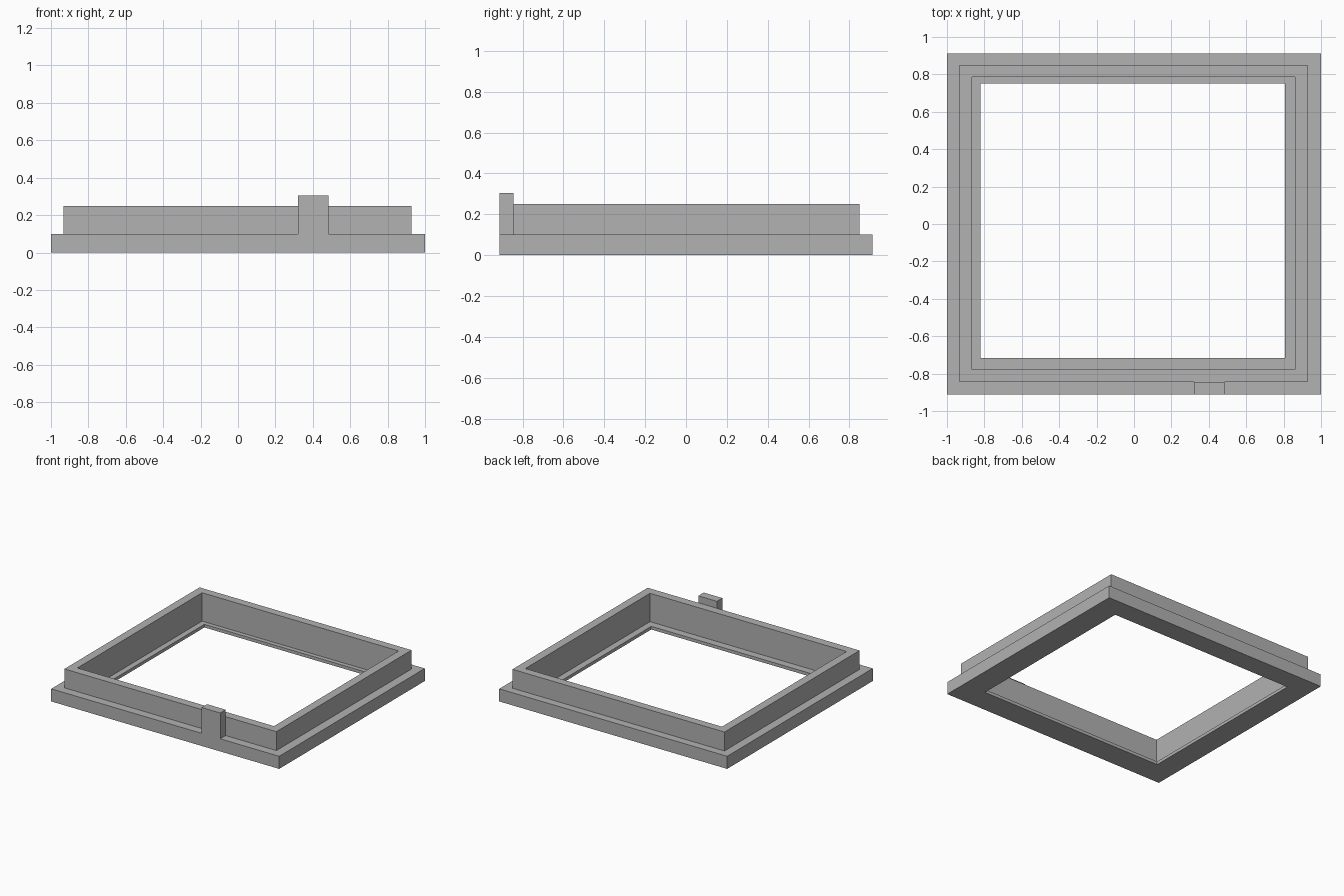
import bpy
import bmesh

cube = bpy.data.objects.get("Cube")
if cube:
    bpy.data.objects.remove(cube, do_unlink=True)

grey = bpy.data.materials.new("plain_grey")
grey.use_nodes = True
colour = (0.445, 0.445, 0.445, 1)
grey.diffuse_color = colour
grey.node_tree.nodes["Principled BSDF"].inputs["Base Color"].default_value = colour


def finish(name, bm):
    bmesh.ops.recalc_face_normals(bm, faces=bm.faces)
    mesh = bpy.data.meshes.new(name)
    bm.to_mesh(mesh)
    bm.free()
    mesh.materials.append(grey)
    obj = bpy.data.objects.new(name, mesh)
    bpy.context.collection.objects.link(obj)
    return obj


def ring(bm, bounds, z):
    x0, x1, y0, y1 = bounds
    corners = ((x0, y0), (x1, y0), (x1, y1), (x0, y1))
    return [bm.verts.new((x, y, z)) for x, y in corners]


def bridge(bm, a, b):
    for i in range(4):
        j = (i + 1) % 4
        bm.faces.new((a[i], a[j], b[j], b[i]))


# Rectangles as left, right, front and back limits
flange = (-1, 1, -0.912, 0.912)
wall_out = (-0.932, 0.928, -0.844, 0.849)
wall_in = (-0.865, 0.86, -0.777, 0.785)
opening = (-0.82, 0.807, -0.717, 0.75)
base_top, wall_top, ledge_top, tab_top = 0.1, 0.25, 0.025, 0.305

# Stepped frame: flange, raised wall, inner ledge and opening in one closed profile
bm = bmesh.new()
profile = [(flange, 0), (flange, base_top), (wall_out, base_top),
           (wall_out, wall_top), (wall_in, wall_top), (wall_in, ledge_top),
           (opening, ledge_top), (opening, 0)]
rings = [ring(bm, bounds, z) for bounds, z in profile]
for k, loop in enumerate(rings):
    bridge(bm, loop, rings[(k + 1) % len(rings)])
finish("stepped_frame", bm)

# Upright tab between the front edge and the wall
bm = bmesh.new()
tab = (0.32, 0.483, flange[2], wall_out[2])
low, high = ring(bm, tab, base_top), ring(bm, tab, tab_top)
bridge(bm, low, high)
bm.faces.new(low)
bm.faces.new(high)
finish("front_tab", bm)
